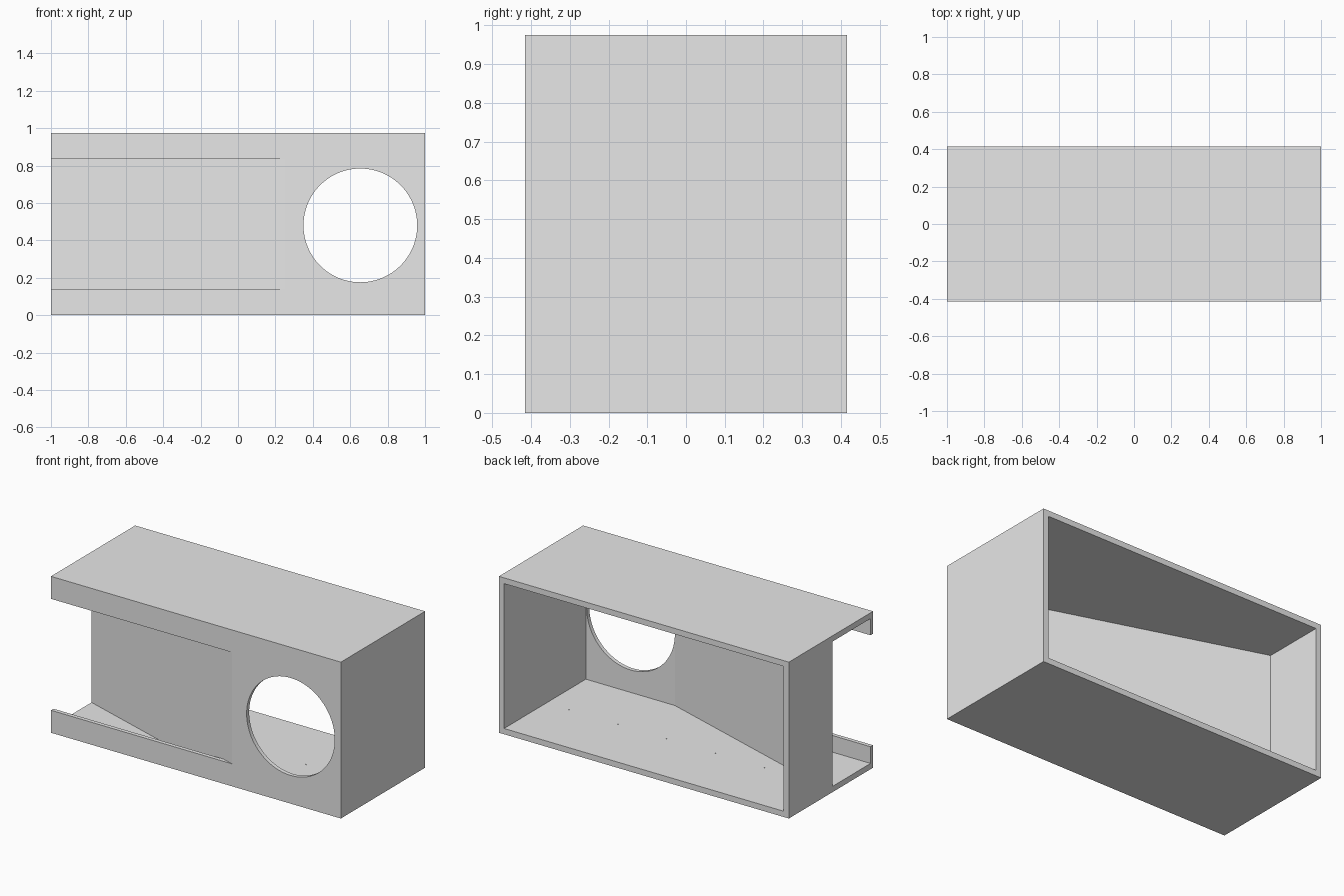
import bpy, bmesh, math
from mathutils import Vector

cube = bpy.data.objects.get("Cube")
if cube:
    bpy.data.objects.remove(cube, do_unlink=True)

# Overall half length, half depth, height, board and front sheet thickness
L, D, H, T, F = 1.0, 0.415, 0.975, 0.036, 0.025

grey = bpy.data.materials.new("light_grey")
grey.use_nodes = True
grey.diffuse_color = (0.8, 0.8, 0.8, 1)
grey.node_tree.nodes["Principled BSDF"].inputs["Base Color"].default_value = (0.8, 0.8, 0.8, 1)


def prism(name, points, direction):
    """Extrude a flat outline along a direction into a solid board."""
    bm = bmesh.new()
    face = bm.faces.new([bm.verts.new(p) for p in points])
    moved = bmesh.ops.extrude_face_region(bm, geom=[face])["geom"]
    bmesh.ops.translate(bm, vec=Vector(direction),
                        verts=[v for v in moved if isinstance(v, bmesh.types.BMVert)])
    bmesh.ops.recalc_face_normals(bm, faces=bm.faces)
    mesh = bpy.data.meshes.new(name)
    bm.to_mesh(mesh)
    bm.free()
    mesh.materials.append(grey)
    obj = bpy.data.objects.new(name, mesh)
    bpy.context.collection.objects.link(obj)
    return obj


def upright(name, plan, z0=T, z1=H - T):
    return prism(name, [(x, y, z0) for x, y in plan], (0, 0, z1 - z0))


# Floor and top boards
sheet = [(-L, F - D), (L, F - D), (L, D), (-L, D)]
upright("floor_board", sheet, 0, T)
upright("top_board", sheet, H - T, H)

# End walls: full depth on the left, short on the right
upright("left_wall", [(L - T, F - D), (L, F - D), (L, D), (L - T, D)])
upright("right_wall", [(-L, -0.015), (-L + T, 0.025), (-L + T, D), (-L, D)])

# Slanted baffle running back from the front sheet
upright("slanted_panel", [(0.25, -D), (-L, -0.015), (-L + T, 0.025), (0.35, F - D)])

# Front sheet with an open notch that leaves two lips
lip = 0.14
outline = [(-L, 0), (L, 0), (L, H), (-L, H), (-L, H - lip),
           (0.25, H - lip), (0.25, lip), (-L, lip)]
front = prism("front_sheet", [(x, -D, z) for x, z in outline], (0, F, 0))

# Round opening cut through the front sheet
bpy.ops.mesh.primitive_cylinder_add(vertices=96, radius=0.304, depth=0.2,
                                    location=(0.654, -D, 0.48), rotation=(math.pi / 2, 0, 0))
cutter = bpy.context.object
cutter.name = "opening_cutter"
cutter.hide_render = True
cutter.data.materials.append(grey)
cut = front.modifiers.new("round_opening", "BOOLEAN")
cut.object, cut.operation, cut.solver = cutter, "DIFFERENCE", "EXACT"
bpy.context.view_layer.objects.active = front
bpy.ops.object.modifier_apply(modifier=cut.name)
bpy.data.objects.remove(cutter, do_unlink=True)

# Row of tiny pins along the floor
for i in range(5):
    bpy.ops.mesh.primitive_cylinder_add(vertices=8, radius=0.003, depth=0.004,
                                        location=(0.807 - 0.337 * i, 0, T + 0.001))
    pin = bpy.context.object
    pin.name = f"floor_pin_{i + 1}"
    pin.data.materials.append(grey)
